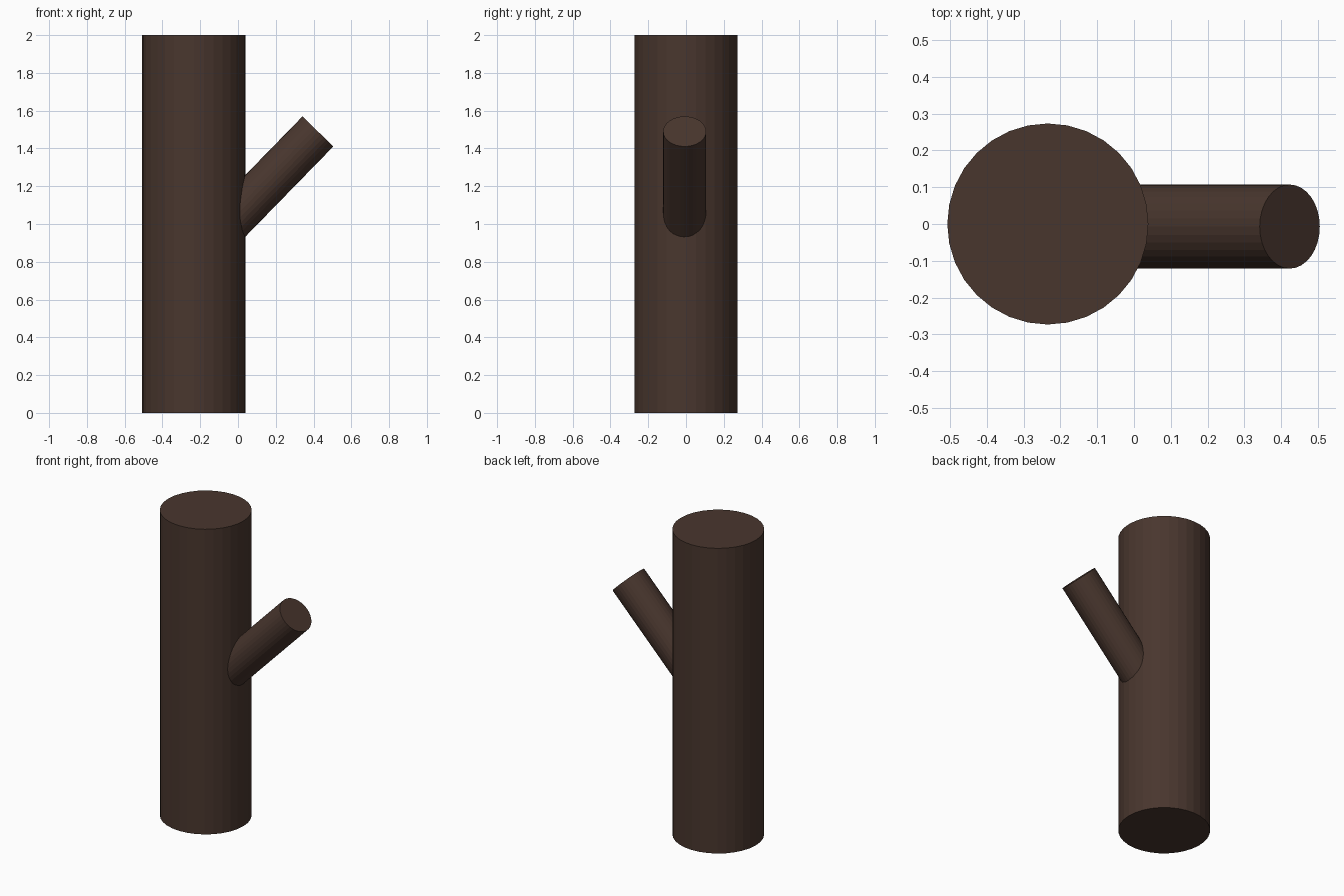
import bpy
from math import cos, sin
from mathutils import Vector

cube = bpy.data.objects.get("Cube")
if cube:
    bpy.data.objects.remove(cube, do_unlink=True)

# Dark brown bark
bark = bpy.data.materials.new("dark_bark")
bark.use_nodes = True
colour = (0.066, 0.037, 0.027, 1)
bark.diffuse_color = colour
bark.node_tree.nodes["Principled BSDF"].inputs["Base Color"].default_value = colour


def log(name, start, end, radius):
    """Flat-sided cylinder running from start to end."""
    start, end = Vector(start), Vector(end)
    axis = end - start
    bpy.ops.mesh.primitive_cylinder_add(
        vertices=32, radius=radius, depth=axis.length, location=(start + end) / 2)
    obj = bpy.context.object
    obj.name = name
    # Tilt only in the x-z plane
    obj.rotation_euler = (0, Vector((0, 0, 1)).angle(axis), 0)
    obj.data.materials.append(bark)
    return obj


# Upright trunk
log("trunk", (-0.234, 0, 0), (-0.234, 0, 2), 0.273)

# Side branch, its root buried in the trunk
log("branch", (-0.16, -0.007, 0.892), (0.423, -0.007, 1.49), 0.114)
